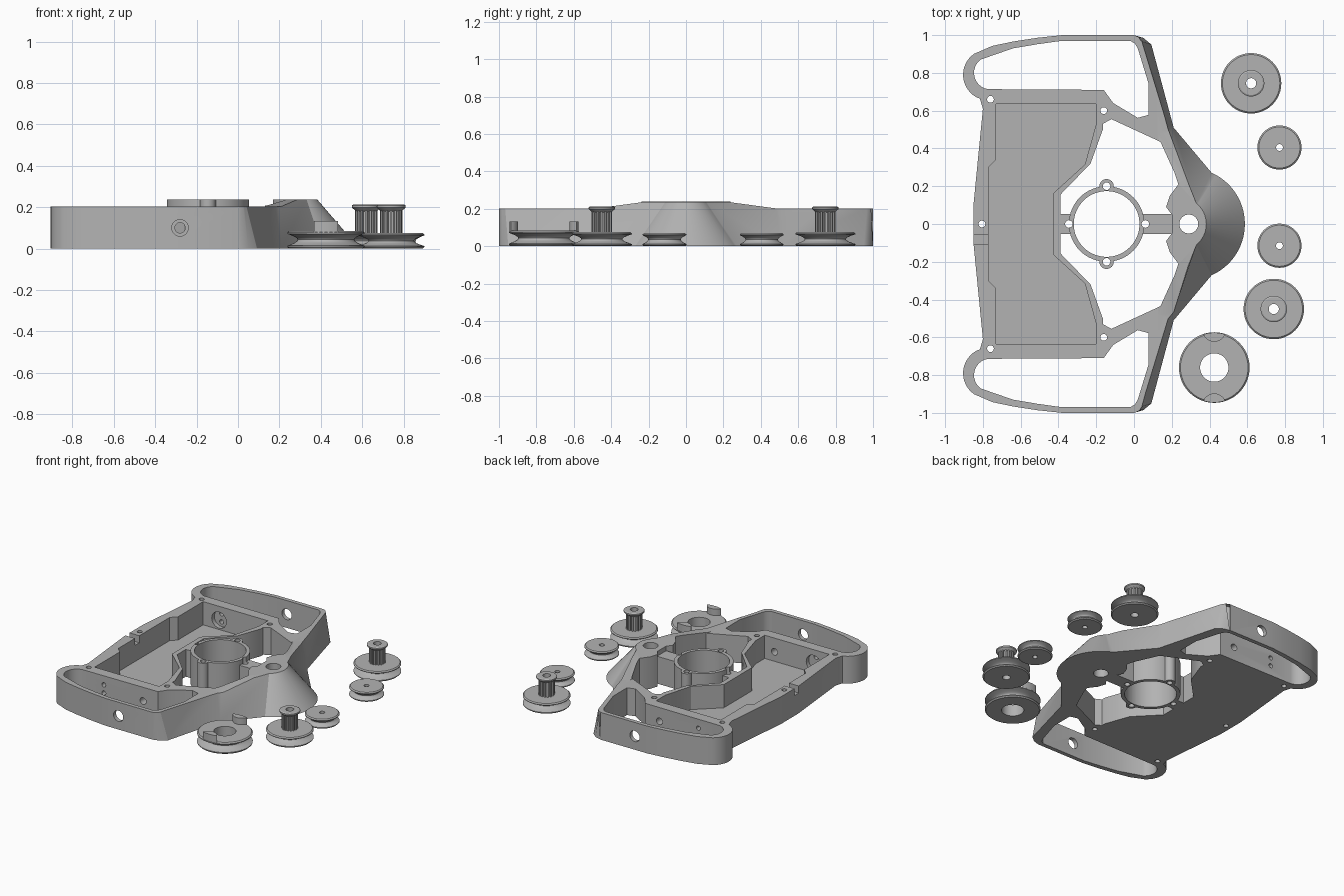
import bpy, bmesh, math
from mathutils import Matrix, Vector

if "Cube" in bpy.data.objects:
    bpy.data.objects.remove(bpy.data.objects["Cube"])

grey = bpy.data.materials.new("plain grey")
grey.diffuse_color = (0.45, 0.45, 0.45, 1)
grey.use_nodes = True
grey.node_tree.nodes["Principled BSDF"].inputs["Base Color"].default_value = grey.diffuse_color


def arc(cx, cy, r, a0, a1, n=12):
    return [(cx + r * math.cos(math.radians(a0 + (a1 - a0) * i / n)),
             cy + r * math.sin(math.radians(a0 + (a1 - a0) * i / n))) for i in range(n + 1)]


def mirror(half):
    """Close a half outline by reflecting it in y, dropping doubled points on the axis."""
    return half + [(x, -y) for x, y in reversed(half) if abs(y) > 1e-5]


def flip(pts):
    return [(x, -y) for x, y in pts]


def finish(name, bm):
    bmesh.ops.recalc_face_normals(bm, faces=bm.faces)
    mesh = bpy.data.meshes.new(name)
    bm.to_mesh(mesh)
    bm.free()
    mesh.materials.append(grey)
    ob = bpy.data.objects.new(name, mesh)
    bpy.context.collection.objects.link(ob)
    return ob


def loft(name, low, high, z0, z1):
    bm = bmesh.new()
    a = [bm.verts.new((x, y, z0)) for x, y in low]
    b = [bm.verts.new((x, y, z1)) for x, y in high]
    bm.faces.new(a)
    bm.faces.new(b)
    for i in range(len(a)):
        j = (i + 1) % len(a)
        bm.faces.new((a[i], a[j], b[j], b[i]))
    return finish(name, bm)


def prism(name, pts, z0, z1):
    return loft(name, pts, pts, z0, z1)


def rod(name, x, y, r, z0, z1, n=32):
    return prism(name, arc(x, y, r, 0, 360 - 360 / n, n - 1), z0, z1)


def side_rod(x, z, r, y0, y1):
    """Cylinder along y."""
    ob = rod("cutter", 0, 0, r, y0, y1, 24)
    ob.data.transform(Matrix(((1, 0, 0, x), (0, 0, 1, 0), (0, -1, 0, z), (0, 0, 0, 1))))
    return ob


def box(name, x0, x1, y0, y1, z0, z1):
    return prism(name, [(x0, y0), (x1, y0), (x1, y1), (x0, y1)], z0, z1)


def combine(ob, others, op):
    for other in others:
        m = ob.modifiers.new(op, 'BOOLEAN')
        m.object, m.operation, m.solver = other, op, 'EXACT'
    dg = bpy.context.evaluated_depsgraph_get()
    mesh = bpy.data.meshes.new_from_object(ob.evaluated_get(dg))
    ob.modifiers.clear()
    ob.data = mesh
    mesh.materials.clear()
    mesh.materials.append(grey)
    for p in mesh.polygons:
        p.material_index = 0
    for other in others:
        bpy.data.objects.remove(other, do_unlink=True)


def smooth(ob):
    bpy.ops.object.select_all(action='DESELECT')
    ob.select_set(True)
    bpy.context.view_layer.objects.active = ob
    bpy.ops.object.shade_smooth_by_angle(angle=math.radians(30))


# Frame: outer shell with sloped arms and conical nose
left = [(-0.85, 0.1), (-0.8, 0.61)] + arc(-0.77, 0.79, 0.135, 250, 125, 14)
left += [(-0.75, 0.943), (-0.64, 0.966), (-0.51, 0.986), (-0.38, 1.0)]
low = left + [(0.0, 1.0), (0.05, 0.985), (0.092, 0.95), (0.21, 0.51)] + arc(0.29, 0, 0.297, 66, 0, 14)
high = left + [(0.0, 1.0), (0.02, 0.99), (0.032, 0.97), (0.175, 0.5)] + arc(0.24, 0, 0.14, 50, 0, 14)
frame = loft("frame", mirror(low), mirror(high), 0, 0.24)

# Top trim: flat deck with a ramp rising to the nose
ramp = [(-1.1, 0.202), (-0.48, 0.202), (-0.22, 0.237), (0.22, 0.237), (0.48, 0.202), (1.1, 0.202), (1.1, 0.4), (-1.1, 0.4)]
ramp_cut = prism("cutter", ramp, 0.12, 1.0)
ramp_cut.data.transform(Matrix(((0, 0, 1, 0), (1, 0, 0, 0), (0, 1, 0, 0), (0, 0, 0, 1))))
cuts = [box("cutter", -1.2, 0.13, -1.2, 1.2, 0.202, 0.5), ramp_cut]

# Grip windows
grip = arc(-0.76, 0.8, 0.087, 262, 125, 12) + [(-0.64, 0.93), (-0.51, 0.952), (-0.38, 0.97), (-0.02, 0.97),
        (0.005, 0.955), (0.02, 0.93), (0.078, 0.74), (0.078, 0.578), (0.02, 0.562), (-0.11, 0.64), (-0.16, 0.71)]
cuts += [prism("cutter", g, -0.1, 0.4) for g in (grip, flip(grip))]

# Centre window and electronics tray
window = mirror([(-0.39, 0), (-0.39, 0.155), (-0.23, 0.32), (-0.165, 0.5), (-0.165, 0.53), (-0.12, 0.555),
                 (0.14, 0.435), (0.215, 0.27), (0.235, 0.21), (0.19, 0.15), (0.17, 0.09), (0.2, 0.05), (0.2, 0)])
tray = mirror([(-0.77, 0.3), (-0.73, 0.34), (-0.73, 0.635), (-0.2, 0.635), (-0.2, 0.53), (-0.26, 0.315), (-0.425, 0.165)])
cuts += [prism("cutter", window, -0.1, 0.4), prism("cutter", tray, 0.03, 0.4)]

# Cable slots, nose bore and screw holes
cuts += [box("cutter", -0.9, -0.74, -0.105, -0.055, 0.15, 0.4), rod("cutter", 0.29, 0, 0.05, -0.1, 0.5)]
slot = box("cutter", -0.065, 0.065, -0.03, 0.03, 0.08, 0.4)
slot.data.transform(Matrix.Translation((-0.335, -0.3, 0)) @ Matrix.Rotation(math.radians(-46), 4, 'Z'))
cuts.append(slot)
for x, y in ((-0.76, 0.66), (-0.76, -0.66), (-0.16, 0.6), (-0.16, -0.6), (-0.805, 0)):
    cuts.append(rod("cutter", x, y, 0.018, -0.1, 0.4, 16))

# Side holes through grips and tray walls
for s in (-1, 1):
    cuts.append(side_rod(-0.28, 0.1, 0.04, *sorted((s * 0.9, s * 1.1))))
    cuts.append(side_rod(-0.28, 0.1, 0.025, *sorted((s * 0.6, s * 0.8))))
    cuts.append(side_rod(-0.6, 0.1, 0.06, *sorted((s * 0.6, s * 0.665))))
    for z in (0.075, 0.135):
        cuts.append(side_rod(-0.6, z, 0.016, *sorted((s * 0.64, s * 0.8))))
combine(frame, cuts, 'DIFFERENCE')
smooth(frame)

# Motor ring with lugs, held by two bridges
CX = -0.145
ring = rod("motor_ring", CX, 0, 0.2, 0, 0.238, 64)
lugs = [(CX, 0.2), (CX, -0.2)]
combine(ring, [rod("lug", x, y, 0.038, 0, 0.238, 24) for x, y in lugs]
        + [box("bridge", -0.41, -0.3, -0.053, 0.053, 0, 0.202), box("bridge", 0.02, 0.23, -0.053, 0.053, 0, 0.202)], 'UNION')
combine(ring, [rod("cutter", CX, 0, 0.174, -0.1, 0.4, 64)]
        + [rod("cutter", x, y, 0.02, -0.1, 0.4, 16) for x, y in lugs + [(-0.345, 0), (0.06, 0)]], 'DIFFERENCE')
smooth(ring)


def lathe(name, x, y, profile, n=48):
    """Spin a closed (radius, height) profile into a solid with a bore."""
    bm = bmesh.new()
    rows = [[bm.verts.new((x + r * math.cos(2 * math.pi * i / n), y + r * math.sin(2 * math.pi * i / n), z))
             for r, z in profile] for i in range(n)]
    for i in range(n):
        a, b = rows[i], rows[(i + 1) % n]
        for j in range(len(profile)):
            k = (j + 1) % len(profile)
            bm.faces.new((a[j], b[j], b[k], a[k]))
    ob = finish(name, bm)
    smooth(ob)
    return ob


def grooved(r, h, depth):
    """Rim profile with a round belt groove."""
    m, g = h * 0.16, h * 0.34
    return [(r - 0.008, 0), (r, m * 0.6)] + [(r - depth * math.sin(math.pi * i / 10), m + 2 * g * i / 10)
            for i in range(11)] + [(r, h - m * 0.6), (r - 0.008, h)]


# Drive pulleys: grooved wheel, toothed hub and flared cap
for i, (x, y) in enumerate(((0.62, 0.745), (0.74, -0.45))):
    lathe(f"drive_pulley_{i}", x, y, grooved(0.16, 0.075, 0.05) + [(0.027, 0.075), (0.027, 0)])
    teeth = []
    for t in range(16):
        for off, r in ((-6, 0.055), (4, 0.055), (6, 0.046), (14, 0.046)):
            a = math.radians(t * 22.5 + off)
            teeth.append((x + r * math.cos(a), y + r * math.sin(a)))
    hub = prism(f"toothed_hub_{i}", teeth, 0.07, 0.185)
    combine(hub, [rod("cutter", x, y, 0.027, 0, 0.3)], 'DIFFERENCE')
    lathe(f"hub_cap_{i}", x, y, [(0.05, 0.18), (0.07, 0.198), (0.07, 0.208), (0.062, 0.213), (0.027, 0.213), (0.027, 0.18)])

# Idler pulleys
for i, y in enumerate((0.405, -0.115)):
    lathe(f"idler_pulley_{i}", 0.77, y, grooved(0.117, 0.07, 0.03) + [(0.018, 0.07), (0.018, 0)])

# Large wheel with two raised lens-shaped tabs
lathe("large_wheel", 0.425, -0.76, grooved(0.187, 0.085, 0.05) + [(0.075, 0.085), (0.075, 0)])
for i, s in enumerate((-1, 1)):
    tab = arc(0.425, -0.76, 0.185, s * 72, s * 108, 10) + arc(0.425, -0.76 + s * 0.2, 0.063, -s * 157, -s * 23, 10)
    smooth(prism(f"wheel_tab_{i}", tab, 0.075, 0.133))
